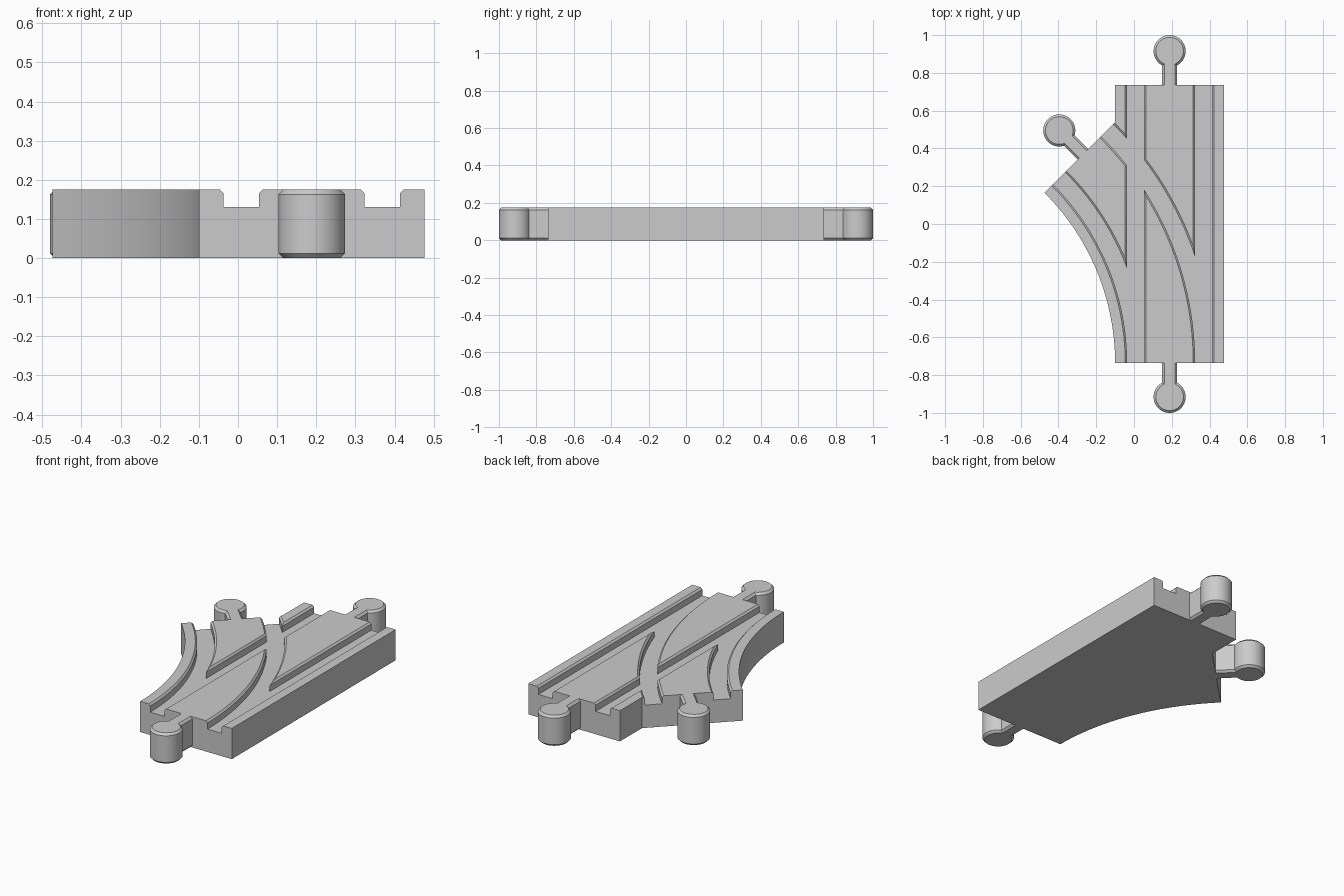
import bpy, bmesh
from math import sin, cos, pi, radians, asin
from mathutils import Matrix, Vector

if "Cube" in bpy.data.objects:
    bpy.data.objects.remove(bpy.data.objects["Cube"], do_unlink=True)

HEIGHT, FLOOR, CHAMFER = 0.175, 0.13, 0.012
HALF_LEN, LEFT, RIGHT = 0.737, -0.10, 0.477
MID = (LEFT + RIGHT) / 2
GAUGE, GROOVE = 0.18, 0.045          # groove offset from centreline, half width
RADIUS = 1.276                       # inner edge of the curved branch
CENTRE = Vector((LEFT - RADIUS, -HALF_LEN, 0))
MID_RADIUS = RADIUS + MID - LEFT

grey = bpy.data.materials.new("plain grey")
grey.use_nodes = True
colour = (0.6, 0.6, 0.6, 1)
grey.diffuse_color = colour
grey.node_tree.nodes["Principled BSDF"].inputs["Base Color"].default_value = colour


def make_object(name, bm):
    bmesh.ops.recalc_face_normals(bm, faces=bm.faces)
    mesh = bpy.data.meshes.new(name)
    bm.to_mesh(mesh)
    bm.free()
    mesh.materials.append(grey)
    obj = bpy.data.objects.new(name, mesh)
    bpy.context.collection.objects.link(obj)
    return obj


def prism(outline):
    """Extrude a plan outline to the full height."""
    bm = bmesh.new()
    face = bm.faces.new([bm.verts.new((x, y, 0)) for x, y in outline])
    top = bmesh.ops.extrude_face_region(bm, geom=[face])["geom"]
    verts = [v for v in top if isinstance(v, bmesh.types.BMVert)]
    bmesh.ops.translate(bm, verts=verts, vec=(0, 0, HEIGHT))
    return bm


def arc_point(radius, angle):
    return CENTRE + Vector((cos(angle), sin(angle), 0)) * radius


def groove_cutter(stations):
    """Sweep the chamfered groove section along (point, sideways) stations."""
    lip = HEIGHT - 0.01
    half = [(GROOVE, FLOOR), (GROOVE, lip), (GROOVE + 0.03, lip + 0.03)]
    section = half + [(-s, z) for s, z in reversed(half)]
    bm = bmesh.new()
    rings = [[bm.verts.new(p + side * s + Vector((0, 0, z))) for s, z in section]
             for p, side in stations]
    n = len(section)
    for a, b in zip(rings, rings[1:]):
        for i in range(n):
            j = (i + 1) % n
            bm.faces.new((a[i], a[j], b[j], b[i]))
    bm.faces.new(rings[0])
    bm.faces.new(rings[-1])
    cutter = make_object("groove_cutter", bm)
    cutter.hide_render = True
    return cutter


def smooth(obj):
    bpy.ops.object.select_all(action="DESELECT")
    obj.select_set(True)
    bpy.context.view_layer.objects.active = obj
    bpy.ops.object.shade_smooth_by_angle(angle=radians(30))


# Track body: straight piece with a curved branch
steps = 30
tip = arc_point(RADIUS, pi / 4)
outline = [(LEFT, -HALF_LEN), (RIGHT, -HALF_LEN), (RIGHT, HALF_LEN),
           (LEFT, HALF_LEN), (LEFT, tip.y + LEFT - tip.x)]
outline += [arc_point(RADIUS, pi / 4 * i / steps).xy for i in range(steps, 0, -1)]
body = make_object("track_body", prism(outline))

# Wheel grooves: a straight pair and a curved pair
cutters = []
for side in (-1, 1):
    x = MID + side * GAUGE
    cutters.append(groove_cutter([(Vector((x, y, 0)), Vector((1, 0, 0)))
                                  for y in (-0.8, 0.8)]))
    stations = []
    for i in range(41):
        a = radians(-2.2 + 50 * i / 40)
        stations.append((arc_point(MID_RADIUS + side * GAUGE, a),
                         Vector((cos(a), sin(a), 0))))
    cutters.append(groove_cutter(stations))
for cutter in cutters:
    mod = body.modifiers.new("groove", "BOOLEAN")
    mod.operation, mod.solver, mod.object = "DIFFERENCE", "EXACT", cutter
depsgraph = bpy.context.evaluated_depsgraph_get()
cut_mesh = bpy.data.meshes.new_from_object(body.evaluated_get(depsgraph))
body.modifiers.clear()
body.data = cut_mesh
for cutter in cutters:
    bpy.data.objects.remove(cutter, do_unlink=True)
smooth(body)


def connector(name, position, angle):
    """Round peg on a neck, pointing along local +y from the track end."""
    head, neck, reach = 0.085, 0.04, 0.178
    start = asin(neck / head)
    count = 40
    points = [(-neck, -CHAMFER), (neck, -CHAMFER)]
    for i in range(count + 1):
        a = -pi / 2 + start + (2 * pi - 2 * start) * i / count
        points.append((head * cos(a), reach + head * sin(a)))
    bm = prism(points)
    rims = [e for e in bm.edges if abs(e.verts[0].co.z - e.verts[1].co.z) < 1e-4]
    bmesh.ops.bevel(bm, geom=rims, offset=CHAMFER, segments=1, affect="EDGES")
    bm.transform(Matrix.Translation(position) @ Matrix.Rotation(angle, 4, "Z"))
    smooth(make_object(name, bm))


# Connector pegs at the three ends
connector("front_peg", Vector((MID, -HALF_LEN, 0)), pi)
connector("back_peg", Vector((MID, HALF_LEN, 0)), 0)
connector("branch_peg", arc_point(MID_RADIUS, pi / 4), pi / 4)
